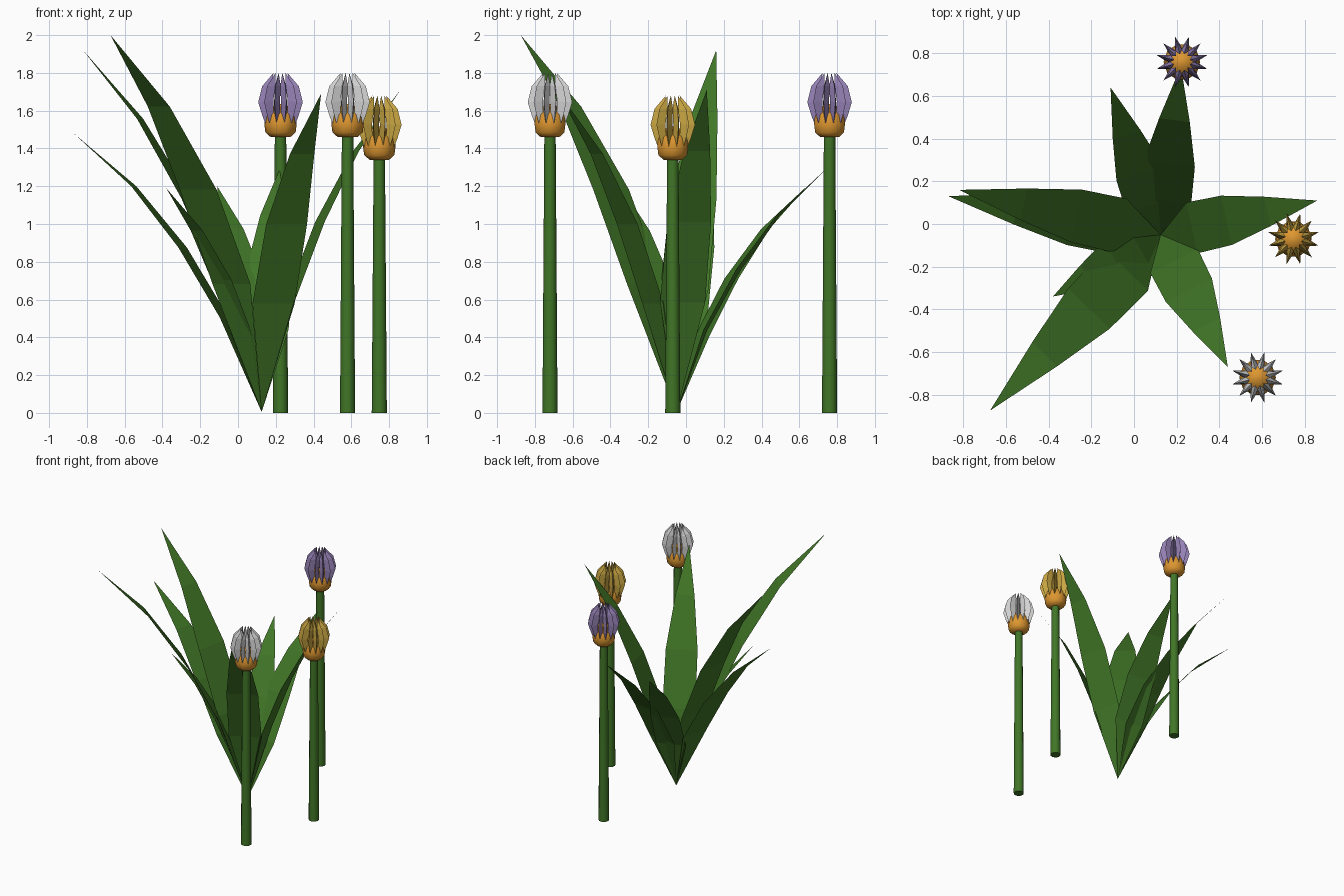
import bpy, bmesh, math
from mathutils import Matrix, Vector

cube = bpy.data.objects.get("Cube")
if cube:
    bpy.data.objects.remove(cube, do_unlink=True)


def material(name, color):
    m = bpy.data.materials.new(name)
    m.use_nodes = True
    m.diffuse_color = (*color, 1)
    bsdf = next(n for n in m.node_tree.nodes if n.type == 'BSDF_PRINCIPLED')
    bsdf.inputs["Base Color"].default_value = (*color, 1)
    return m


GREEN = material("leaf green", (0.052, 0.18, 0.02))
ORANGE = material("orange", (0.73, 0.31, 0.03))
PURPLE = material("purple", (0.30, 0.22, 0.46))
WHITE = material("pale grey", (0.66, 0.66, 0.66))
YELLOW = material("golden yellow", (0.58, 0.38, 0.055))


def finish(bm, name, mat, smooth=False):
    me = bpy.data.meshes.new(name)
    bm.to_mesh(me)
    bm.free()
    me.materials.append(mat)
    ob = bpy.data.objects.new(name, me)
    bpy.context.collection.objects.link(ob)
    if smooth:
        for o in bpy.context.selected_objects:
            o.select_set(False)
        ob.select_set(True)
        bpy.context.view_layer.objects.active = ob
        bpy.ops.object.shade_smooth_by_angle(angle=math.radians(60))
    return ob


# Leaves: flat pointed blades that arch out from one root
ROOT = Vector((0.125, -0.05, 0.005))
STATIONS = [(0.2, 0.34, 1.0), (0.42, 0.59, 0.97), (0.68, 0.81, 0.58)]


def leaf(name, tip, half_width):
    reach = Vector(tip) - ROOT
    side = Vector((-reach.y, reach.x, 0)).normalized()
    bm = bmesh.new()
    previous = [bm.verts.new(ROOT)]
    for out, up, wide in STATIONS:
        mid = ROOT + Vector((reach.x * out, reach.y * out, reach.z * up))
        row = [bm.verts.new(mid + side * half_width * wide * s) for s in (1, -1)]
        bm.faces.new(previous + row[::-1] if len(previous) == 2 else [previous[0], row[1], row[0]])
        previous = row
    bm.faces.new([previous[0], previous[1], bm.verts.new(tip)])
    finish(bm, name, GREEN)


leaf("tall_front_right_leaf", (-0.675, -0.875, 2.0), 0.14)
leaf("tall_right_leaf", (-0.82, 0.16, 1.92), 0.13)
leaf("low_right_leaf", (-0.87, 0.13, 1.48), 0.13)
leaf("front_left_leaf", (0.44, -0.67, 1.69), 0.125)
leaf("left_leaf", (0.86, 0.11, 1.71), 0.122)
leaf("short_right_leaf", (-0.38, -0.34, 1.19), 0.11)
leaf("back_right_leaf", (-0.11, 0.64, 1.2), 0.118)
leaf("back_left_leaf", (0.22, 0.74, 1.29), 0.125)


def lathe(name, profile, at, sides, mat):
    bm = bmesh.new()
    rings = []
    for r, z in profile:
        rings.append([bm.verts.new((at[0] + r * math.cos(a), at[1] + r * math.sin(a), z))
                      for a in (math.tau * i / sides for i in range(sides))])
    for low, high in zip(rings, rings[1:]):
        for i in range(sides):
            j = (i + 1) % sides
            bm.faces.new((low[i], low[j], high[j], high[i]))
    bm.faces.new(rings[0][::-1])
    bm.faces.new(rings[-1])
    finish(bm, name, mat, smooth=True)


# Petal: outer ridge and folded-back side edges, as (radius, height)
RIDGE = [(0.1, 0.115), (0.122, 0.185), (0.1, 0.27)]
EDGE = [(0.068, 0.13), (0.07, 0.19), (0.055, 0.27)]
PETALS = 12


def petals(name, at, base, mat):
    bm = bmesh.new()
    for k in range(PETALS):
        spin = Matrix.Rotation(math.tau * (k + 0.5) / PETALS, 3, 'Z')

        def point(r, y, z):
            return bm.verts.new(spin @ Vector((r, y, 0)) + Vector((at[0], at[1], base + z)))

        bottom, top = point(0.08, 0, 0.065), point(0.038, 0, 0.34)
        ridge = [point(r, 0, z) for r, z in RIDGE]
        for s in (1, -1):
            edge = [point(r, s * 0.016, z) for r, z in EDGE]
            strips = [(bottom, ridge[0], edge[0])]
            for i in range(len(ridge) - 1):
                strips.append((ridge[i], ridge[i + 1], edge[i + 1], edge[i]))
            strips.append((ridge[-1], top, edge[-1]))
            for f in strips:
                bm.faces.new(f if s > 0 else f[::-1])
    finish(bm, name, mat)


# Flowers: tapered stem, rounded orange cup and a ring of petals
def flower(color_name, at, base, mat):
    lathe(color_name + "_stem", [(0.04, 0), (0.03, base + 0.03)], at, 12, GREEN)
    cup = [(0.052, 0), (0.08, 0.025), (0.086, 0.07), (0.08, 0.12), (0.05, 0.16), (0.012, 0.175)]
    lathe(color_name + "_cup", [(r, base + z) for r, z in cup], at, 10, ORANGE)
    petals(color_name + "_petals", at, base, mat)


flower("purple", (0.225, 0.76), 1.46, PURPLE)
flower("white", (0.58, -0.72), 1.46, WHITE)
flower("yellow", (0.748, -0.07), 1.34, YELLOW)
